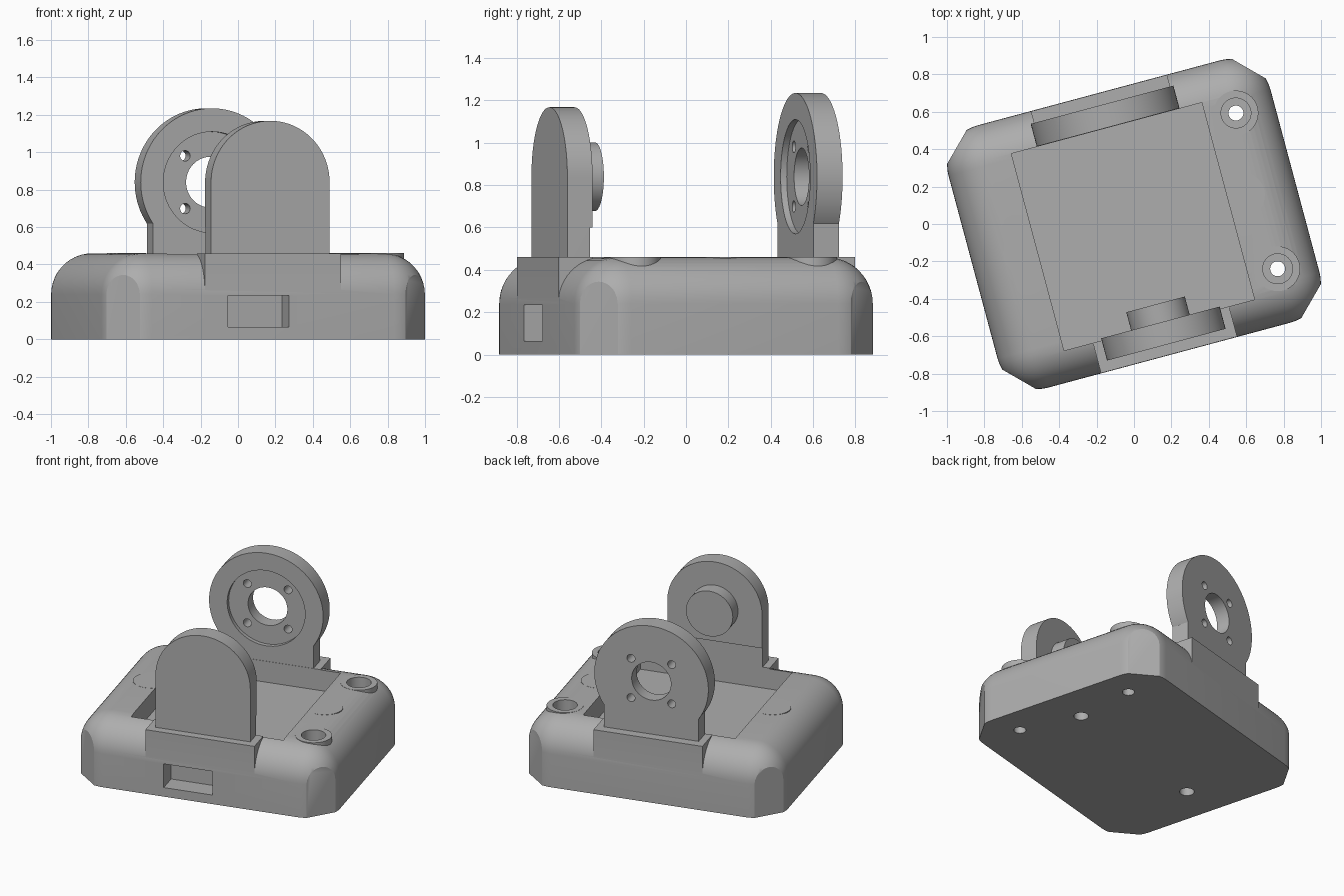
import bpy, bmesh, math
from mathutils import Matrix, Vector

cube = bpy.data.objects.get("Cube")
if cube:
    bpy.data.objects.remove(cube, do_unlink=True)

TURN = Matrix.Rotation(math.radians(15), 4, 'Z')
HX, HY, TOP, ROUND = 0.891, 0.726, 0.46, 0.22
CHAMFER = 1.451      # |x| + |y| limit at the cut corners
AXIS_Z = 0.84        # height of the pivot axis

grey = bpy.data.materials.new("matte grey")
grey.use_nodes = True
COLOR = (0.42, 0.42, 0.42, 1)
grey.diffuse_color = COLOR
grey.node_tree.nodes["Principled BSDF"].inputs["Base Color"].default_value = COLOR


def make(name, bm):
    bmesh.ops.recalc_face_normals(bm, faces=bm.faces)
    mesh = bpy.data.meshes.new(name)
    bm.to_mesh(mesh)
    bm.free()
    ob = bpy.data.objects.new(name, mesh)
    bpy.context.collection.objects.link(ob)
    mesh.materials.append(grey)
    return ob


def box(name, lo, hi):
    lo, hi = Vector(lo), Vector(hi)
    bm = bmesh.new()
    bmesh.ops.create_cube(bm, size=1, matrix=Matrix.Translation((lo + hi) / 2)
                          @ Matrix.Diagonal((hi - lo).to_4d()))
    return make(name, bm)


def cylinder(name, radius, start, end, sides=64):
    start, end = Vector(start), Vector(end)
    axis = end - start
    rot = Vector((0, 0, 1)).rotation_difference(axis).to_matrix().to_4x4()
    bm = bmesh.new()
    bmesh.ops.create_cone(bm, cap_ends=True, segments=sides, radius1=radius,
                          radius2=radius, depth=axis.length,
                          matrix=Matrix.Translation((start + end) / 2) @ rot)
    return make(name, bm)


def combine(target, tool, operation):
    mod = target.modifiers.new("boolean", 'BOOLEAN')
    mod.operation = operation
    mod.solver = 'EXACT'
    mod.object = tool
    bpy.context.view_layer.objects.active = target
    bpy.ops.object.modifier_apply(modifier=mod.name)
    bpy.data.objects.remove(tool, do_unlink=True)


def join(target, tool):
    combine(target, tool, 'UNION')


def cut(target, tool):
    combine(target, tool, 'DIFFERENCE')


def pivot(name, radius, y0, y1, x=0, z=0, sides=64):
    return cylinder(name, radius, (x, y0, AXIS_Z + z), (x, y1, AXIS_Z + z), sides)


def pocket():
    return box("pocket_cutter", (-0.536, -0.557, 0.31), (0.518, 0.533, 0.6))


# Rounded base: beveled block, halved and with its corners cut off
bm = bmesh.new()
bmesh.ops.create_cube(bm, size=2, matrix=Matrix.Diagonal((HX, HY, TOP, 1)))
bmesh.ops.bevel(bm, geom=bm.edges[:], offset=ROUND, segments=12, profile=0.5,
                affect='EDGES')
planes = [((0, 0, 0), (0, 0, -1))]
planes += [((sx * CHAMFER, 0, 0), (sx, sy, 0)) for sx in (-1, 1) for sy in (-1, 1)]
for point, normal in planes:
    res = bmesh.ops.bisect_plane(bm, geom=bm.verts[:] + bm.edges[:] + bm.faces[:],
                                 plane_co=point, plane_no=normal, clear_outer=True)
    rim = [g for g in res["geom_cut"] if isinstance(g, bmesh.types.BMEdge)]
    bmesh.ops.edgeloop_fill(bm, edges=rim)
base = make("base", bm)

# Pedestals below both arms
for side in (-1, 1):
    ys = sorted((side * 0.4, side * 0.7245))
    join(base, box("pedestal", (-0.377, ys[0], 0.02), (0.377, ys[1], TOP)))

# Bosses: two screw posts and two low ones above the blind holes
POSTS = [(0.68, -0.43), (0.68, 0.432)]
BLIND = [(0.6, 0), (-0.6, 0)]
for x, y in POSTS + BLIND:
    join(base, cylinder("boss", 0.12, (x, y, 0.1), (x, y, TOP + 0.001)))

# Pocket, cable slot and screw holes
cut(base, pocket())
cut(base, box("slot_cutter", (-0.25, -0.9, 0.065), (0.088, -0.585, 0.235)))
for x, y in POSTS:
    cut(base, cylinder("bore_cutter", 0.08, (x, y, 0.36), (x, y, 0.6), 48))
    cut(base, cylinder("hole_cutter", 0.04, (x, y, -0.1), (x, y, 0.5), 32))
for x, y in BLIND:
    cut(base, cylinder("blind_cutter", 0.048, (x, y, -0.1), (x, y, 0.3), 32))

# Front arm with a round-topped plate and a pivot stub
front_arm = box("front_arm", (-0.328, -0.668, 0.4), (0.328, -0.545, AXIS_Z))
join(front_arm, pivot("arm_top", 0.328, -0.668, -0.545, sides=96))
cut(front_arm, pocket())
pivot_stub = pivot("pivot_stub", 0.162, -0.6, -0.445)

# Back arm with a recessed ring, centre hole and four screw holes
back_arm = box("back_arm", (-0.328, 0.535, 0.4), (0.328, 0.66, 0.7))
join(back_arm, pivot("arm_disc", 0.395, 0.535, 0.66, sides=96))
cut(back_arm, pivot("recess_cutter", 0.27, 0.4, 0.565))
cut(back_arm, pivot("centre_cutter", 0.136, 0.4, 0.8))
for sx in (-1, 1):
    for sz in (-1, 1):
        cut(back_arm, pivot("screw_cutter", 0.028, 0.4, 0.8, sx * 0.141, sz * 0.141, 24))

# Turn everything and smooth the curved faces
bpy.ops.object.select_all(action='DESELECT')
for ob in (base, front_arm, pivot_stub, back_arm):
    ob.data.transform(TURN)
    ob.select_set(True)
bpy.context.view_layer.objects.active = base
bpy.ops.object.shade_smooth_by_angle(angle=math.radians(25))
